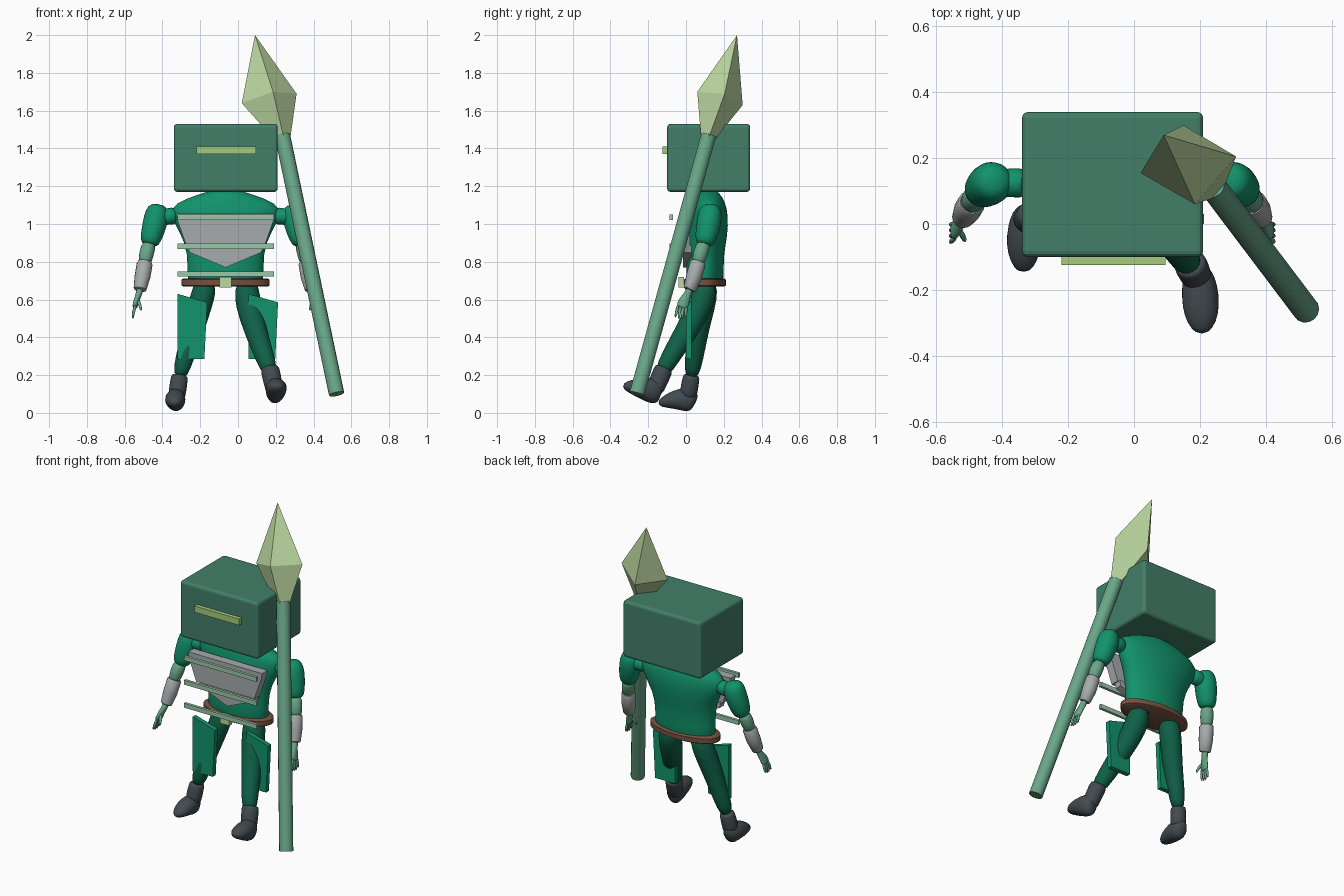
import bpy, bmesh, math
from mathutils import Vector

if "Cube" in bpy.data.objects:
    bpy.data.objects.remove(bpy.data.objects["Cube"])

CX = -0.066  # centre line of the figure


def material(name, hex_code):
    def channel(i):
        c = int(hex_code[i:i + 2], 16) / 255
        return c / 12.92 if c < 0.04045 else ((c + 0.055) / 1.055) ** 2.4
    colour = (channel(0), channel(2), channel(4), 1)
    m = bpy.data.materials.new(name)
    m.use_nodes = True
    m.diffuse_color = colour
    m.node_tree.nodes["Principled BSDF"].inputs["Base Color"].default_value = colour
    return m


HEAD = material("helmet_green", "427F69")
TIP = material("pale_lime", "BCD8A0")
VISOR = material("visor_lime", "A5CC7C")
CLOTH = material("emerald_cloth", "11936B")
SKIN = material("soft_green", "69A688")
GREY = material("light_grey", "A6ABAB")
LEGS = material("dark_green", "0F6046")
BOOT = material("charcoal", "424B50")
BELT = material("brown_leather", "75503F")
BAR = material("pale_green", "9CC8AA")


def finish(name, bm, mat, smooth=None, subdivide=False):
    bmesh.ops.recalc_face_normals(bm, faces=bm.faces)
    mesh = bpy.data.meshes.new(name)
    bm.to_mesh(mesh)
    bm.free()
    mesh.materials.append(mat)
    ob = bpy.data.objects.new(name, mesh)
    bpy.context.collection.objects.link(ob)
    if smooth:
        bpy.ops.object.select_all(action='DESELECT')
        ob.select_set(True)
        bpy.context.view_layer.objects.active = ob
        if subdivide:
            bpy.ops.object.shade_smooth()
            ob.modifiers.new("round", 'SUBSURF').levels = 1
            ob.modifiers["round"].render_levels = 1
        else:
            bpy.ops.object.shade_smooth_by_angle(angle=math.radians(40))
    return ob


def loft(name, sections, mat, sides=16, subdivide=True):
    """Skin elliptical sections (x, y, z, radius[, second radius]) along a path."""
    bm = bmesh.new()
    points = [Vector(s[:3]) for s in sections]
    rings = []
    for i, s in enumerate(sections):
        t = (points[min(i + 1, len(points) - 1)] - points[max(i - 1, 0)]).normalized()
        u = Vector((1, 0, 0))
        u = (u - t * u.dot(t)).normalized()
        v = t.cross(u)
        angles = [2 * math.pi * k / sides for k in range(sides)]
        rings.append([bm.verts.new(points[i] + u * s[3] * math.cos(a) + v * s[-1] * math.sin(a))
                      for a in angles])
    for a, b in zip(rings, rings[1:]):
        for k in range(sides):
            n = (k + 1) % sides
            bm.faces.new((a[k], a[n], b[n], b[k]))
    bm.faces.new(rings[0])
    bm.faces.new(rings[-1])
    return finish(name, bm, mat, True, subdivide)


def prism(name, outline, y0, y1, mat):
    """Extrude an x-z outline from y0 to y1."""
    bm = bmesh.new()
    face = bm.faces.new([bm.verts.new((x, y0, z)) for x, z in outline])
    out = bmesh.ops.extrude_face_region(bm, geom=[face])
    moved = [g for g in out["geom"] if isinstance(g, bmesh.types.BMVert)]
    bmesh.ops.translate(bm, verts=moved, vec=(0, y1 - y0, 0))
    return finish(name, bm, mat)


def box(name, x0, x1, y0, y1, z0, z1, mat):
    return prism(name, [(x0, z0), (x1, z0), (x1, z1), (x0, z1)], y0, y1, mat)


# Block head and visor slit
head = box("head", -0.34, 0.21, -0.10, 0.34, 1.17, 1.53, HEAD)
bevel = head.modifiers.new("soft_edges", 'BEVEL')
bevel.width, bevel.segments = 0.018, 3
box("visor", -0.22, 0.095, -0.125, -0.095, 1.37, 1.41, VISOR)

# Torso
profile = [(.68, .19, .10, .09), (.69, .205, .10, .10), (.85, .2, .10, .10), (.95, .24, .115, .107),
           (1.05, .30, .125, .10), (1.11, .275, .12, .088), (1.155, .15, .115, .065), (1.18, .07, .115, .045)]
loft("torso", [(CX, y, z, rx, ry) for z, rx, y, ry in profile], CLOTH, 24)

# Belt and buckle
loft("belt", [(CX, 0.10, z, r, r - 0.122) for z, r in
              ((.668, .222), (.675, .234), (.705, .234), (.712, .222))], BELT, 32, False)
box("buckle", CX - 0.032, CX + 0.032, -0.04, -0.01, 0.663, 0.72, TIP)

# Breastplate with a pointed lower panel, and the bars floating in front
prism("breastplate", [(CX - .26, 1.055), (CX - .255, 1.02), (CX - .205, .88),
                      (CX + .205, .88), (CX + .255, 1.02), (CX + .26, 1.055)], -0.035, 0.02, GREY)
prism("breastplate_point", [(CX - .2, .885), (CX - .19, .85), (CX, .77),
                            (CX + .19, .85), (CX + .2, .885)], -0.015, 0.03, GREY)
for name, z in (("upper", 1.035), ("middle", 0.882), ("lower", 0.735)):
    box(name + "_bar", -0.32, 0.19, -0.087, -0.07, z - 0.014, z + 0.014, BAR)

# Hanging thigh plates
for name, x in (("right", -0.32), ("left", 0.055)):
    prism(name + "_thigh_plate", [(x, .63), (x + .157, .585), (x + .142, .285), (x, .285)],
          0.0, 0.03, CLOTH)

# Arms, mirrored about the centre line
for name, s in (("left", 1), ("right", -1)):
    def arm(part, sections, mat, sides=14, subdivide=True):
        loft(name + "_" + part, [(CX + s * p[0],) + tuple(p[1:]) for p in sections],
             mat, sides, subdivide)

    arm("shoulder_joint", [(.25, .125, 1.045, .05), (.31, .125, 1.04, .045),
                           (.37, .125, 1.03, .04)], CLOTH)
    arm("upper_arm", [(.355, .13, 1.105, .025), (.358, .13, 1.09, .055), (.365, .127, 1.04, .069),
                      (.385, .112, .96, .064), (.403, .098, .895, .052), (.404, .097, .89, .03)], CLOTH)
    arm("forearm", [(.40, .10, .91, .04), (.42, .075, .84, .041), (.43, .06, .78, .034)], SKIN)
    arm("cuff", [(.426, .065, .80, .036), (.428, .062, .79, .042), (.44, .042, .72, .042),
                 (.453, .02, .655, .034), (.454, .018, .65, .028)], GREY, 16, False)
    arm("palm", [(.453, .02, .66, .022), (.458, .01, .63, .018), (.468, -.005, .605, .016, .028),
                 (.478, -.018, .57, .016, .034), (.482, -.024, .555, .012, .026)], SKIN, 10)
    for finger, spread in (("index", -1.5), ("middle", -.5), ("ring", .5), ("little", 1.5)):
        arm(finger + "_finger", [(.476, -.02 + spread * .014, .575, .009),
                                 (.488, -.026 + spread * .017, .53, .009),
                                 (.492, -.03 + spread * .018, .492 + abs(spread) * .008, .005)], SKIN, 8)
    arm("thumb", [(.466, -.015, .60, .010), (.452, -.04, .57, .010), (.447, -.053, .54, .006)], SKIN, 8)

# Legs: the left one steps forward
loft("left_leg", [(.045, .11, .70, .06), (.048, .09, .61, .07), (.07, .05, .52, .068),
                  (.098, -.005, .42, .06), (.14, -.08, .30, .052), (.175, -.135, .20, .042)], LEGS)
loft("right_leg", [(-.165, .11, .70, .06), (-.19, .10, .61, .066), (-.215, .08, .52, .063),
                   (-.243, .06, .42, .058), (-.28, .045, .30, .05), (-.312, .027, .18, .04)], LEGS)

# Boots: a shaft for the ankle and a wedge for the foot
loft("left_boot_shaft", [(.168, -.115, .238, .045), (.169, -.118, .232, .052),
                         (.185, -.15, .16, .05), (.195, -.17, .10, .045)], BOOT)
loft("left_boot_foot", [(.19, -.13, .105, .02, .04), (.192, -.145, .11, .045, .068),
                        (.2, -.19, .12, .056, .068), (.203, -.25, .135, .058, .053),
                        (.206, -.30, .14, .046, .034), (.207, -.334, .142, .018, .014)], BOOT)
loft("right_boot_shaft", [(-.308, .03, .20, .04), (-.309, .029, .194, .046),
                          (-.32, .015, .12, .048), (-.325, .01, .07, .045)], BOOT)
loft("right_boot_foot", [(-.325, .052, .055, .02, .035), (-.326, .035, .065, .045, .06),
                         (-.33, -.01, .072, .054, .064), (-.335, -.065, .07, .055, .05),
                         (-.335, -.115, .058, .042, .032), (-.335, -.146, .05, .018, .014)], BOOT)

# Spear shaft and faceted head
loft("spear_shaft", [(.522, -.26, .10, .041), (.235, .12, 1.47, .041)], SKIN, 14, False)
bm = bmesh.new()
ring = [Vector(p) for p in ((.02, .155, 1.64), (.185, .06, 1.70), (.31, .205, 1.69), (.15, .30, 1.63))]
middle = sum(ring, Vector()) / 4
wide = [bm.verts.new(p) for p in ring]
neck = [bm.verts.new(Vector((.235, .115, 1.455)) + (p - middle) * 0.3) for p in ring]
apex = bm.verts.new((.09, .27, 2.0))
for i in range(4):
    j = (i + 1) % 4
    bm.faces.new((wide[i], wide[j], apex))
    bm.faces.new((neck[i], neck[j], wide[j], wide[i]))
bm.faces.new(neck)
finish("spear_head", bm, TIP)
